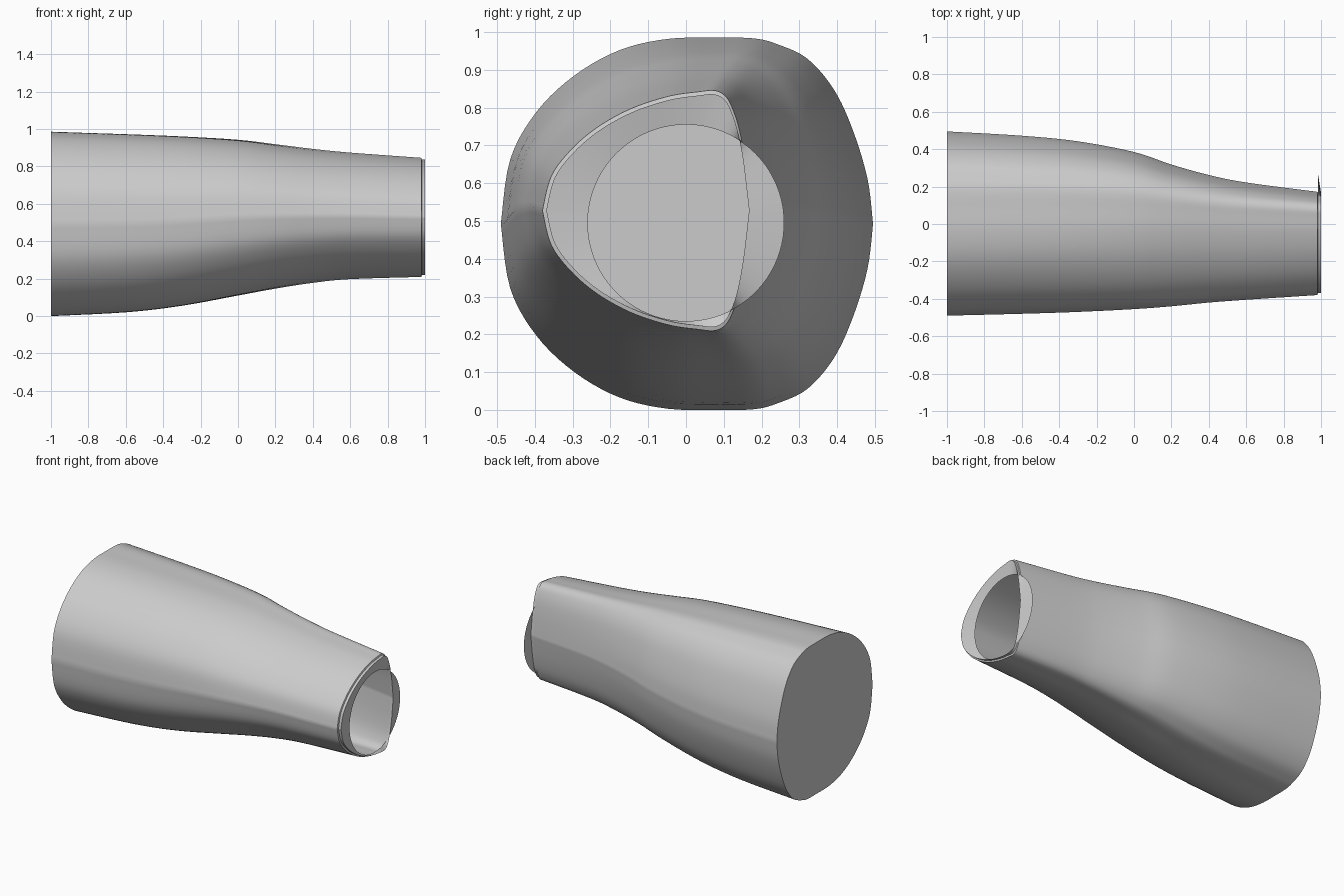
import bpy
import bmesh
import math

default_cube = bpy.data.objects.get("Cube")
if default_cube:
    bpy.data.objects.remove(default_cube, do_unlink=True)


def make_material(name, colour):
    material = bpy.data.materials.new(name)
    material.use_nodes = True
    material.diffuse_color = colour
    shader = material.node_tree.nodes["Principled BSDF"]
    shader.inputs["Base Color"].default_value = colour
    return material


def smooth_path(points, steps):
    """Catmull-Rom resampling of an open list of tuples."""
    result = []
    last = len(points) - 1
    for i in range(last):
        a, b = points[max(i - 1, 0)], points[i]
        c, d = points[i + 1], points[min(i + 2, last)]
        for s in range(steps):
            t = s / steps
            result.append(tuple(
                q + 0.5 * t * (r - p + t * (2 * p - 5 * q + 4 * r - w
                                            + t * (3 * (q - r) + w - p)))
                for p, q, r, w in zip(a, b, c, d)))
    return result + [points[last]]


def loft(name, rings, material, cap=False, angle=40):
    """Skin closed rings of equal length, optionally closing the first."""
    bm = bmesh.new()
    loops = [[bm.verts.new(p) for p in ring] for ring in rings]
    for near, far in zip(loops, loops[1:]):
        for i in range(len(near)):
            j = (i + 1) % len(near)
            bm.faces.new((near[i], far[i], far[j], near[j]))
    if cap:
        bm.faces.new(loops[0])
    mesh = bpy.data.meshes.new(name)
    bm.to_mesh(mesh)
    bm.free()
    mesh.materials.append(material)
    obj = bpy.data.objects.new(name, mesh)
    bpy.context.collection.objects.link(obj)
    bpy.ops.object.select_all(action="DESELECT")
    obj.select_set(True)
    bpy.context.view_layer.objects.active = obj
    bpy.ops.object.shade_smooth_by_angle(angle=math.radians(angle))
    return obj


grey = make_material("plain grey", (0.6, 0.6, 0.6, 1))

# Upper half outlines of the wide and narrow ends, front tip to back tip (y, height)
wide_half = [(-.495, 0), (-.47, .17), (-.4, .295), (-.3, .39), (-.18, .457),
             (-.05, .487), (.09, .49), (.18, .488), (.24, .473), (.32, .435),
             (.39, .355), (.44, .25), (.48, .12), (.495, 0)]
narrow_half = [(-.385, 0), (-.362, .09), (-.31, .16), (-.24, .22), (-.15, .27),
               (-.05, .303), (.03, .315), (.075, .318), (.105, .3), (.125, .26),
               (.14, .21), (.153, .14), (.162, .07), (.17, 0)]

# Extents along the length: x, front, back, bottom, top
stations = [(-1, -.49, .495, 0, .985), (-.6, -.48, .472, .02, .972),
            (-.3, -.47, .442, .055, .96), (0, -.455, .385, .11, .942),
            (.2, -.44, .318, .147, .918), (.4, -.42, .262, .178, .893),
            (.6, -.405, .222, .198, .873), (.98, -.38, .172, .21, .845)]


def unit_outline(half):
    """Mirror a half outline and fit it to a box from -1 to 1."""
    low, high = half[0][0], half[-1][0]
    tall = max(z for _, z in half)
    upper = [((2 * y - low - high) / (high - low), z / tall)
             for y, z in smooth_path(half, 5)]
    lower = [(y, -z) for y, z in reversed(upper[1:-1])]
    return upper + lower


wide, narrow = unit_outline(wide_half), unit_outline(narrow_half)


def section(x, front, back, bottom, top):
    blend = (stations[0][2] - back) / (stations[0][2] - stations[-1][2])
    ring = []
    for (y0, z0), (y1, z1) in zip(wide, narrow):
        y = y0 + (y1 - y0) * blend
        z = z0 + (z1 - z0) * blend
        ring.append((x, (front + back + y * (back - front)) / 2,
                     (bottom + top + z * (top - bottom)) / 2))
    return ring


# Tapered hollow sleeve with a flat closed wide end
body_rings = [section(*s) for s in smooth_path(stations, 5)]
loft("sleeve_body", body_rings, grey, cap=True)

# Stepped lip, then a flat collar that runs to the round opening
x, front, back, bottom, top = stations[-1]
inset = 0.01
inner = (front + inset, back - inset / 2, bottom + inset, top - inset)
opening = []
for _, y, z in body_rings[-1]:
    a = math.atan2(z - 0.495, y)
    opening.append((0.985, 0.26 * math.cos(a), 0.495 + 0.26 * math.sin(a)))
loft("end_collar", [body_rings[-1], section(x + 0.003, *inner),
                    section(1, *inner), opening], grey, angle=20)
